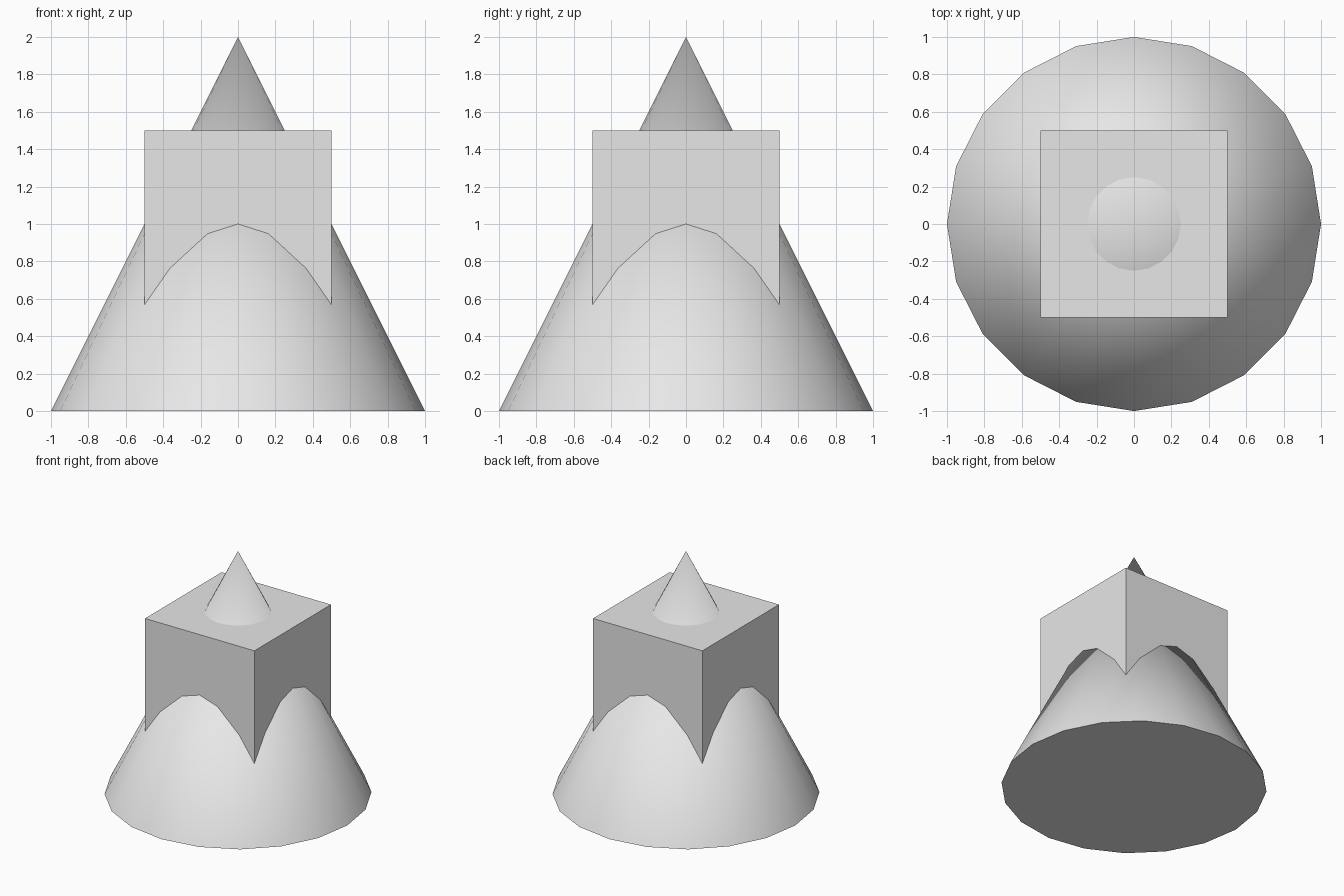
import bpy
import math

# Remove the default object
if "Cube" in bpy.data.objects:
    bpy.data.objects.remove(bpy.data.objects["Cube"], do_unlink=True)

# Single light grey material
grey = bpy.data.materials.new("light_grey")
grey.use_nodes = True
colour = (0.8, 0.8, 0.8, 1.0)
grey.diffuse_color = colour
grey.node_tree.nodes["Principled BSDF"].inputs["Base Color"].default_value = colour


def finish(name):
    """Name the active object and give it the grey material."""
    obj = bpy.context.object
    obj.name = name
    obj.data.name = name
    obj.data.materials.append(grey)
    return obj


# Tall 20-sided cone, with a corner on the +x axis
bpy.ops.mesh.primitive_cone_add(vertices=20, radius1=1.0, radius2=0.0, depth=2.0,
                                location=(0, 0, 1.0), rotation=(0, 0, math.pi / 2))
finish("cone")
bpy.ops.object.shade_smooth_by_angle(angle=math.radians(30))

# Block pierced by the cone
bpy.ops.mesh.primitive_cube_add(size=1.0, location=(0, 0, 1.0))
finish("block")
